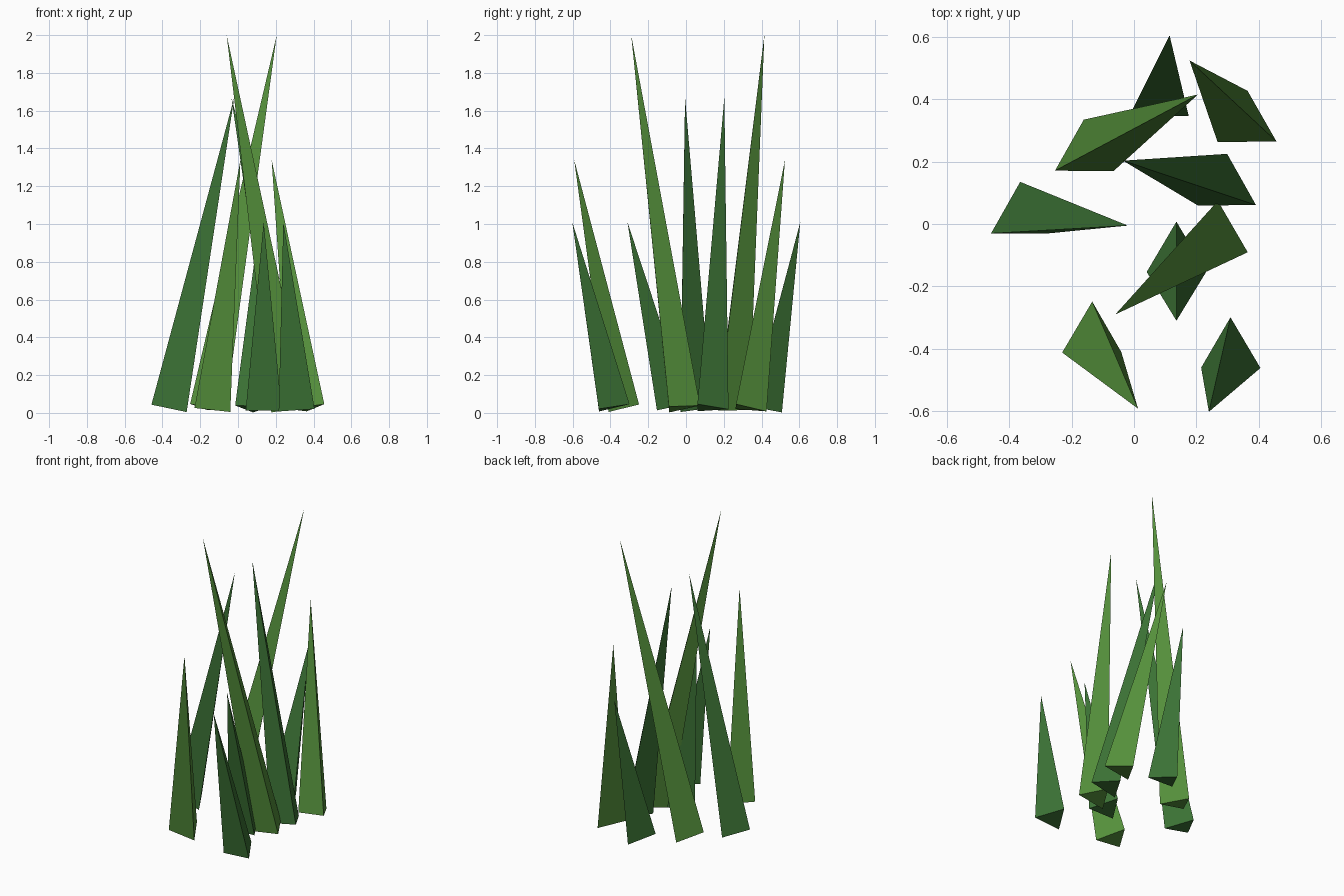
import bpy, bmesh
from math import cos, sin, radians
from mathutils import Vector

cube = bpy.data.objects.get("Cube")
if cube:
    bpy.data.objects.remove(cube, do_unlink=True)


def make_material(name, rgb):
    mat = bpy.data.materials.new(name)
    mat.use_nodes = True
    colour = (*rgb, 1.0)
    mat.diffuse_color = colour
    mat.node_tree.nodes["Principled BSDF"].inputs["Base Color"].default_value = colour
    return mat


leaf_green = make_material("leaf green", (0.092, 0.285, 0.045))
deep_green = make_material("deep green", (0.045, 0.172, 0.036))

RADIUS = 0.11       # base triangle, centre to corner
BASE_Z = 0.025      # height of each base centre


def grass_blade(name, base, tip, mat):
    """Three-sided spike whose base is square to its leaning axis."""
    base, tip = Vector((*base, BASE_Z)), Vector(tip)
    lean = Vector((0, 0, 1)).rotation_difference(tip - base)
    bm = bmesh.new()
    corners = []
    for deg in (90, 210, 330):
        a = radians(deg)
        corners.append(bm.verts.new(base + lean @ Vector((RADIUS * cos(a), RADIUS * sin(a), 0))))
    top = bm.verts.new(tip)
    bm.faces.new(corners[::-1])
    for i in range(3):
        bm.faces.new((corners[i], corners[(i + 1) % 3], top))
    bmesh.ops.recalc_face_normals(bm, faces=bm.faces)
    mesh = bpy.data.meshes.new(name)
    bm.to_mesh(mesh)
    bm.free()
    mesh.materials.append(mat)
    bpy.context.collection.objects.link(bpy.data.objects.new(name, mesh))


# Tallest blades
grass_blade("tall_blade_back", (-0.16, 0.225), (0.205, 0.415, 2.0), leaf_green)
grass_blade("tall_blade_front", (0.27, -0.035), (-0.06, -0.29, 2.0), leaf_green)

# Upper-middle blades
grass_blade("upper_blade_right", (-0.365, 0.025), (-0.02, -0.005, 1.67), deep_green)
grass_blade("upper_blade_left", (0.298, 0.115), (-0.035, 0.203, 1.67), deep_green)

# Lower-middle blades
grass_blade("lower_blade_back", (0.363, 0.318), (0.178, 0.524, 1.34), leaf_green)
grass_blade("lower_blade_front", (-0.135, -0.357), (0.013, -0.592, 1.34), leaf_green)

# Short blades
grass_blade("short_blade_back", (0.08, 0.4), (0.114, 0.605, 1.01), deep_green)
grass_blade("short_blade_middle", (0.136, -0.1), (0.136, -0.31, 1.01), deep_green)
grass_blade("short_blade_front", (0.31, -0.407), (0.24, -0.602, 1.01), deep_green)
